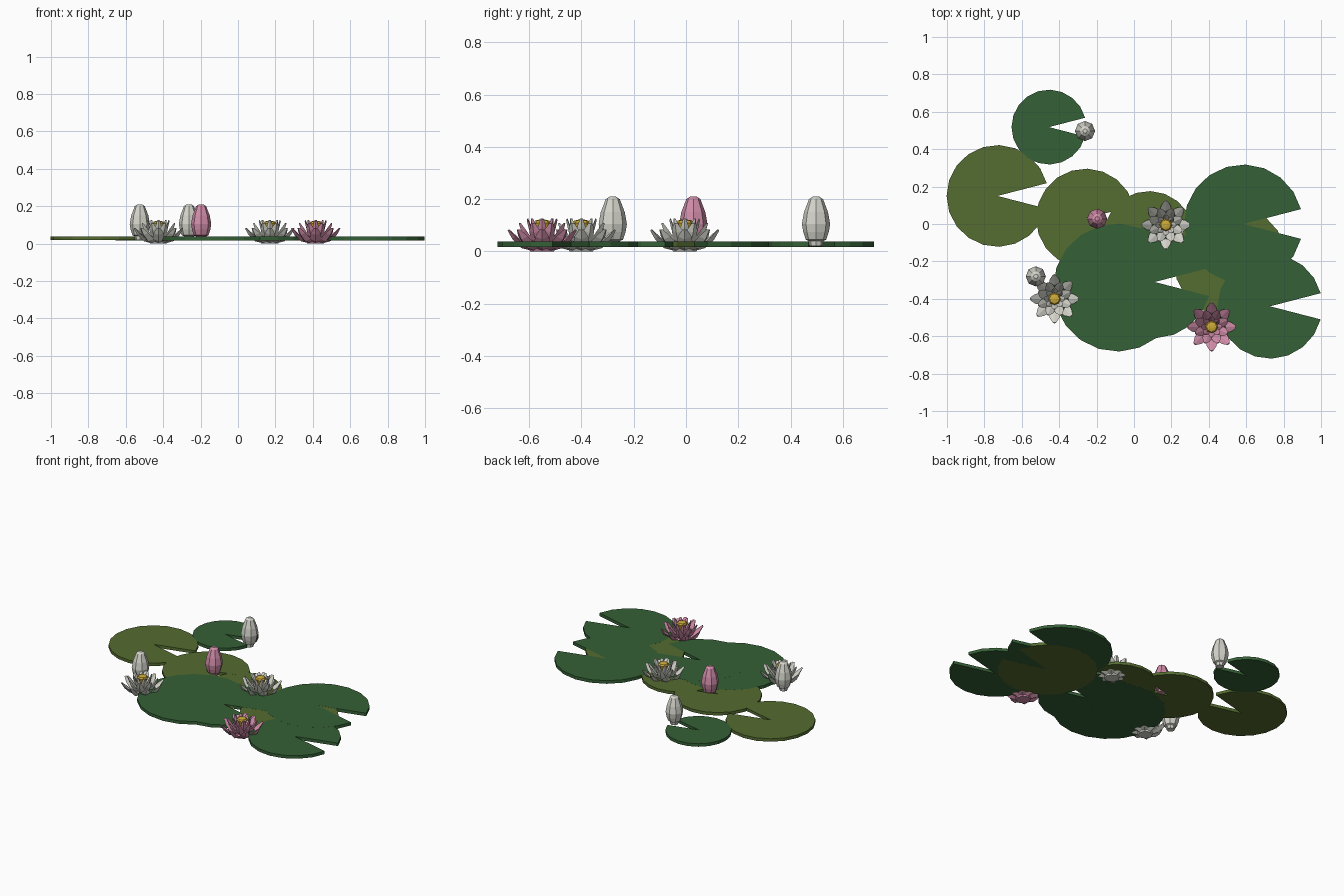
import bpy, math

if "Cube" in bpy.data.objects:
    bpy.data.objects.remove(bpy.data.objects["Cube"])


def mat(name, rgb):
    m = bpy.data.materials.new(name)
    m.diffuse_color = (*rgb, 1)
    m.use_nodes = True
    m.node_tree.nodes["Principled BSDF"].inputs["Base Color"].default_value = m.diffuse_color
    return m


DARK = mat("dark_green", (0.035, 0.118, 0.037))
LIGHT = mat("olive_green", (0.089, 0.15, 0.03))
WHITE = mat("petal_white", (0.66, 0.66, 0.60))
PINK = mat("petal_pink", (0.64, 0.27, 0.40))
YELLOW = mat("pollen_yellow", (0.60, 0.40, 0.04))


def make(name, verts, faces, material, loc=(0, 0, 0)):
    me = bpy.data.meshes.new(name)
    me.from_pydata(verts, [], faces)
    me.materials.append(material)
    ob = bpy.data.objects.new(name, me)
    ob.location = loc
    bpy.context.collection.objects.link(ob)
    return ob


def loft(rings):
    """Closed faces through rings of equal point count, capped at both ends."""
    n = len(rings[0])
    verts = [p for ring in rings for p in ring]
    faces = [tuple(reversed(range(n))), tuple(range(len(verts) - n, len(verts)))]
    for k in range(len(rings) - 1):
        for i in range(n):
            j = (i + 1) % n
            faces.append((k * n + i, k * n + j, (k + 1) * n + j, (k + 1) * n + i))
    return verts, faces


def lathe(profile, sides):
    return loft([[(r * math.cos(math.tau * i / sides), r * math.sin(math.tau * i / sides), z)
                  for i in range(sides)] for r, z in profile])


def pad(name, x, y, r, material, z0, z1, notch=14.5, segs=18):
    """Round leaf with a wedge cut out toward +x."""
    a0 = math.radians(notch)
    step = (math.tau - 2 * a0) / segs
    rim = [(r * math.cos(a0 + step * i), r * math.sin(a0 + step * i)) for i in range(segs + 1)]
    pts = [(0, 0)] + rim
    n = len(pts)
    verts = [(px, py, z) for z in (z0, z1) for px, py in pts]
    faces = []
    for i in range(1, n - 1):
        faces += [(0, i + 1, i), (n, n + i, n + i + 1)]
    for i in range(n):
        j = (i + 1) % n
        faces.append((i, j, n + j, n + i))
    make(name, verts, faces, material, (x, y, 0))


# Leaves: overlapping ones sit a hair apart
pads = [
    ("left_pad", -0.73, 0.15, 0.272, LIGHT, 0.0182, 0.0378),
    ("middle_pad", -0.258, 0.03, 0.266, LIGHT, 0.0182, 0.0378),
    ("small_middle_pad", 0.08, -0.068, 0.244, LIGHT, 0.0184, 0.0376),
    ("hidden_right_pad", 0.515, -0.2, 0.302, LIGHT, 0.0178, 0.0378),
    ("back_pad", -0.455, 0.518, 0.2, DARK, 0.018, 0.038),
    ("back_right_pad", 0.585, 0.0, 0.318, DARK, 0.018, 0.0382),
    ("front_right_pad", 0.727, -0.44, 0.28, DARK, 0.018, 0.038),
    ("front_pad", -0.09, -0.34, 0.342, DARK, 0.018, 0.038),
    ("front_inner_pad", 0.11, -0.31, 0.3, DARK, 0.0181, 0.0381),
]
for p in pads:
    pad(*p)

# Petal layers: (count, turn, path of (radius, height, half width, half thickness))
LAYERS = [
    (8, 0.0, [(0.025, 0.004, 0.018, 0.004), (0.07, 0.022, 0.032, 0.009),
              (0.105, 0.054, 0.026, 0.008), (0.129, 0.083, 0.009, 0.003)]),
    (8, 0.5, [(0.022, 0.012, 0.016, 0.004), (0.056, 0.045, 0.026, 0.008),
              (0.077, 0.078, 0.022, 0.007), (0.093, 0.108, 0.008, 0.003)]),
    (8, 0.0, [(0.016, 0.03, 0.010, 0.004), (0.036, 0.065, 0.018, 0.006),
              (0.047, 0.095, 0.015, 0.005), (0.056, 0.124, 0.006, 0.003)]),
]


def flower(name, x, y, material):
    verts, faces = [], []
    for count, turn, path in LAYERS:
        for i in range(count):
            a = math.tau * (i + turn) / count
            c, s = math.cos(a), math.sin(a)
            rings = []
            for r, z, w, t in path:
                # diamond section: ridge outside, edges cupped inward
                sec = [(r + t, 0, z - t), (r - t * 0.3, w, z + t * 0.4),
                       (r - t, 0, z + t * 0.6), (r - t * 0.3, -w, z + t * 0.4)]
                rings.append([(u * c - v * s, u * s + v * c, max(h, 0)) for u, v, h in sec])
            v, f = loft(rings)
            base = len(verts)
            verts += v
            faces += [tuple(q + base for q in face) for face in f]
    # solid base under the petals
    v, f = lathe([(0.045, 0.0), (0.055, 0.02), (0.03, 0.05)], 8)
    base = len(verts)
    verts += v
    faces += [tuple(q + base for q in face) for face in f]
    make(name + "_petals", verts, faces, material, (x, y, 0))
    make(name + "_center", *lathe([(0.012, 0.05), (0.034, 0.108), (0.027, 0.118),
                                   (0.01, 0.122)], 8), YELLOW, (x, y, 0))


flower("middle_flower", 0.17, -0.005, WHITE)
flower("left_flower", -0.425, -0.4, WHITE)
flower("right_flower", 0.415, -0.55, PINK)

# Closed buds
BUD = [(0.025, 0.02), (0.028, 0.04), (0.039, 0.045), (0.049, 0.075), (0.054, 0.105),
       (0.046, 0.15), (0.027, 0.2), (0.012, 0.21)]
for name, x, y, m in [("left_bud", -0.525, -0.28, WHITE), ("back_bud", -0.262, 0.497, WHITE),
                      ("middle_bud", -0.197, 0.028, PINK)]:
    make(name, *lathe(BUD, 8), m, (x, y, 0))
